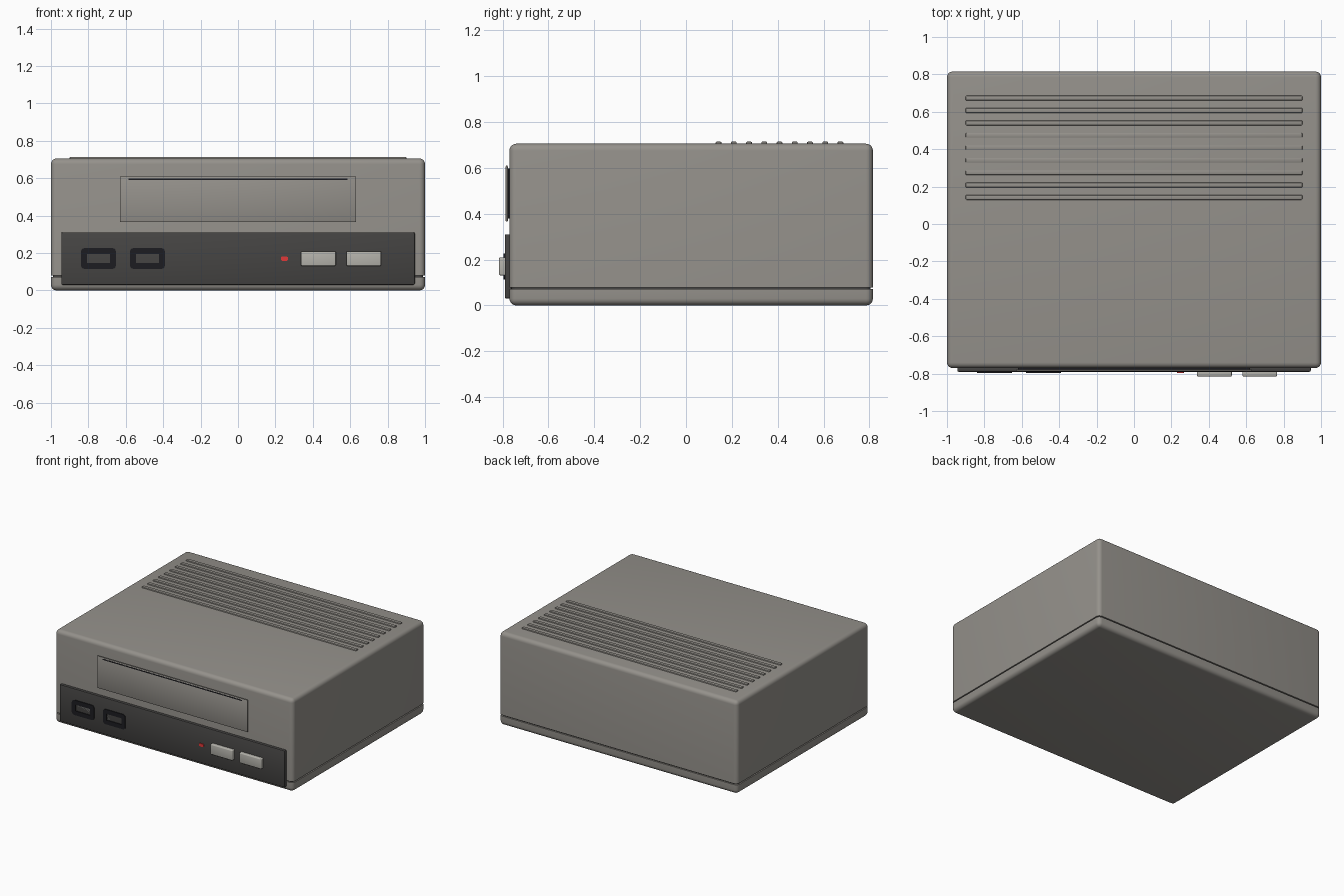
import bpy, bmesh, math

if "Cube" in bpy.data.objects:
    bpy.data.objects.remove(bpy.data.objects["Cube"])


def material(name, rgb):
    m = bpy.data.materials.new(name)
    m.diffuse_color = (*rgb, 1)
    m.use_nodes = True
    m.node_tree.nodes["Principled BSDF"].inputs["Base Color"].default_value = m.diffuse_color
    return m


CASE = material("warm_grey_plastic", (0.30, 0.285, 0.26))
DARK = material("dark_panel", (0.06, 0.058, 0.056))
BLACK = material("black_plastic", (0.012, 0.012, 0.015))
METAL = material("port_grey", (0.14, 0.14, 0.14))
LIGHT = material("button_grey", (0.46, 0.45, 0.41))
RED = material("red_light", (0.75, 0.04, 0.04))


def box(name, x, y, z, mat, bevel=0, segs=3, pick=None, recess=None):
    """Box from three ranges; pick(a, b) chooses the bevelled edges;
    recess = (border, depth) sinks a pocket into the front face."""
    bm = bmesh.new()
    bmesh.ops.create_cube(bm, size=1)
    for v in bm.verts:
        for i, r in enumerate((x, y, z)):
            v.co[i] = r[0] if v.co[i] < 0 else r[1]
    if bevel:
        edges = [e for e in bm.edges
                 if pick is None or pick(e.verts[0].co, e.verts[1].co)]
        bmesh.ops.bevel(bm, geom=edges, offset=bevel, segments=segs,
                        profile=0.5, affect='EDGES')
    if recess:
        bm.normal_update()
        front = min(bm.faces, key=lambda f: f.calc_center_median().y)
        bmesh.ops.inset_region(bm, faces=[front], thickness=recess[0])
        bmesh.ops.inset_region(bm, faces=[front], thickness=0.0005)
        for v in front.verts:
            v.co.y += recess[1]
    bmesh.ops.recalc_face_normals(bm, faces=bm.faces)
    me = bpy.data.meshes.new(name)
    bm.to_mesh(me)
    bm.free()
    ob = bpy.data.objects.new(name, me)
    bpy.context.collection.objects.link(ob)
    me.materials.append(mat)
    bpy.ops.object.select_all(action='DESELECT')
    ob.select_set(True)
    bpy.context.view_layer.objects.active = ob
    bpy.ops.object.shade_smooth_by_angle(angle=math.radians(35))
    return ob


def along_y(a, b):
    return abs(a.y - b.y) > 1e-4


FRONT, BACK, SEAM, TOP = -0.77, 0.815, 0.075, 0.705

# Case: lower tray, recessed seam and upper cover
box("base_tray", (-1, 1), (FRONT, BACK), (0, SEAM - 0.004), CASE, 0.03, 5,
    lambda a, b: abs(a.z - b.z) > 1e-4 or a.z + b.z < 0.01)
box("case_seam", (-0.99, 0.99), (FRONT + 0.01, BACK - 0.01),
    (SEAM - 0.02, SEAM + 0.02), DARK, 0.025, 4,
    lambda a, b: abs(a.z - b.z) > 1e-3)
box("case_cover", (-1, 1), (FRONT, BACK), (SEAM + 0.004, TOP), CASE, 0.03, 5,
    lambda a, b: max(a.z, b.z) > TOP - 0.01)

# Raised ribs across the rear half of the top
for i in range(9):
    y = 0.142 + i * 0.0664
    box(f"top_rib_{i + 1}", (-0.9, 0.9), (y - 0.0125, y + 0.0125),
        (TOP - 0.01, TOP + 0.009), CASE, 0.004, 2)

# Drive bay: dark backing, cover plate and slot line
box("drive_backing", (-0.62, 0.62), (-0.779, FRONT + 0.01), (0.378, 0.598), BLACK)
box("drive_cover", (-0.632, 0.632), (-0.786, -0.777), (0.365, 0.61), CASE, 0.004, 2)
box("drive_slot", (-0.585, 0.585), (-0.7875, -0.78), (0.591, 0.599), BLACK)

# Lower front panel
box("front_panel", (-0.945, 0.945), (-0.79, FRONT + 0.01), (0.03, 0.31), DARK, 0.006, 2)

# Two ports with recessed tongues
for i, x in enumerate((-0.746, -0.484)):
    box(f"port_frame_{i + 1}", (x - 0.094, x + 0.094), (-0.796, -0.775),
        (0.114, 0.227), BLACK, 0.022, 3, along_y, recess=(0.033, 0.012))
    box(f"port_tongue_{i + 1}", (x - 0.058, x + 0.058), (-0.79, -0.78),
        (0.149, 0.191), METAL)

# Indicator light and two push buttons
box("indicator_light", (0.229, 0.268), (-0.796, -0.78), (0.158, 0.181), RED,
    0.009, 3, along_y)
for i, x in enumerate((0.43, 0.672)):
    box(f"push_button_{i + 1}", (x - 0.093, x + 0.093), (-0.815, -0.78),
        (0.131, 0.209), LIGHT, 0.006, 3)
